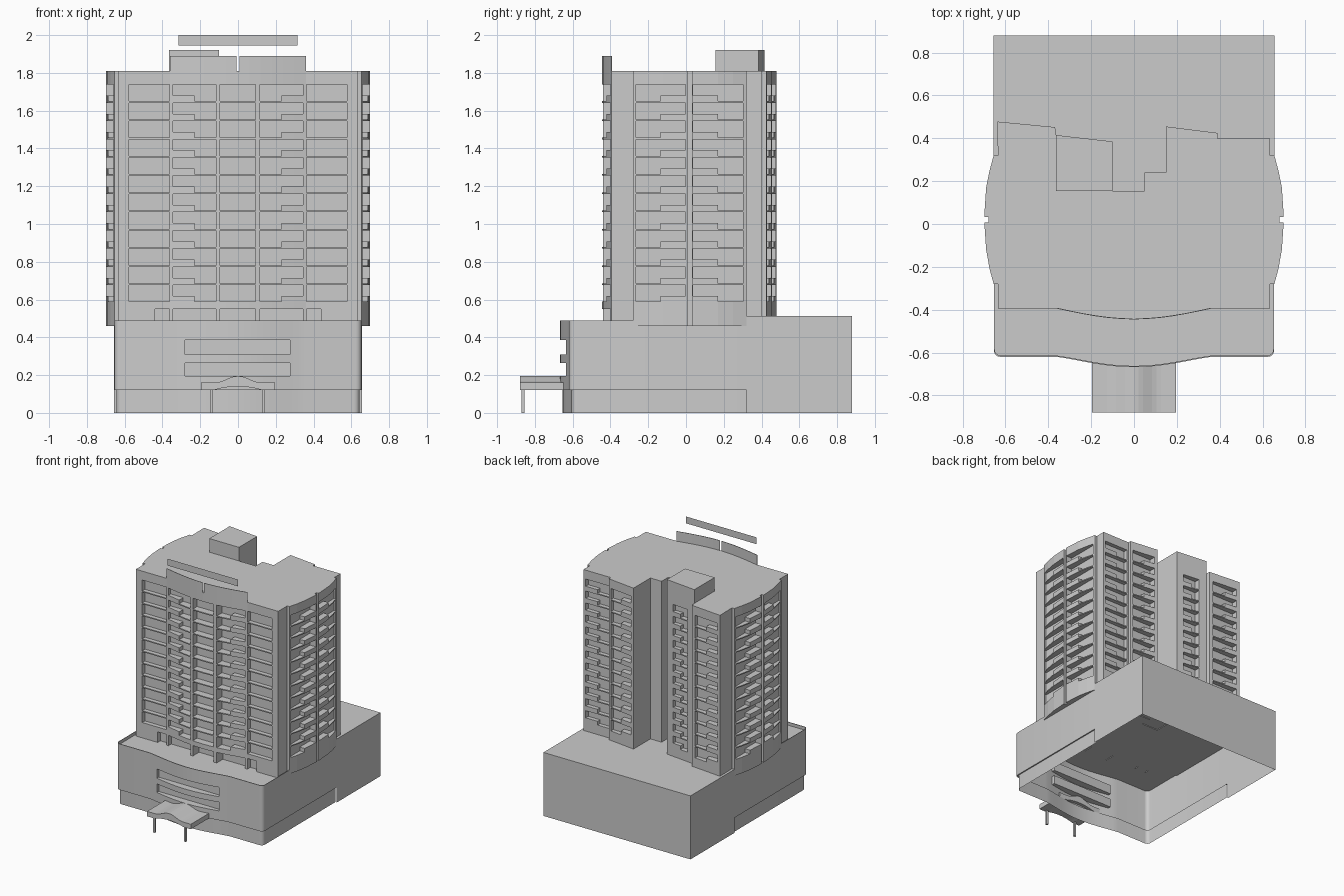
import bpy, bmesh, math

if "Cube" in bpy.data.objects:
    bpy.data.objects.remove(bpy.data.objects["Cube"])


def finish(name, bm):
    bmesh.ops.recalc_face_normals(bm, faces=bm.faces)
    me = bpy.data.meshes.new(name)
    bm.to_mesh(me)
    bm.free()
    ob = bpy.data.objects.new(name, me)
    bpy.context.collection.objects.link(ob)
    return ob


def put(axis, p, h):
    return {'x': (h, p[0], p[1]), 'y': (p[0], h, p[1]), 'z': (p[0], p[1], h)}[axis]


def loft(bm, axis, rings):
    """Closed solid through (points, height) rings."""
    vs = [[bm.verts.new(put(axis, p, h)) for p in pts] for pts, h in rings]
    n = len(vs[0])
    for a, b in zip(vs, vs[1:]):
        for i in range(n):
            j = (i + 1) % n
            bm.faces.new((a[i], a[j], b[j], b[i]))
    bm.faces.new(vs[0][::-1])
    bm.faces.new(vs[-1])


def prism(name, axis, pts, a, b):
    bm = bmesh.new()
    loft(bm, axis, [(pts, a), (pts, b)])
    return finish(name, bm)


def rect(a, b, c, d):
    return [(a, c), (b, c), (b, d), (a, d)]


def cut(ob, cutter):
    cutter.hide_render = True
    cutter.hide_set(True)
    m = ob.modifiers.new("cut", 'BOOLEAN')
    m.operation, m.solver, m.object = 'DIFFERENCE', 'EXACT', cutter
    bpy.context.view_layer.objects.active = ob
    bpy.ops.object.modifier_apply(modifier=m.name)
    bpy.data.objects.remove(cutter)


def open_faces(ob, test):
    bm = bmesh.new()
    bm.from_mesh(ob.data)
    bmesh.ops.delete(bm, geom=[f for f in bm.faces if all(test(v.co) for v in f.verts)],
                     context='FACES')
    bm.to_mesh(ob.data)
    bm.free()


def smooth(ob, deg=30):
    bpy.ops.object.select_all(action='DESELECT')
    ob.select_set(True)
    bpy.context.view_layer.objects.active = ob
    bpy.ops.object.shade_smooth_by_angle(angle=math.radians(deg))


def bulge(half, y0, y1, n, power):
    """Soft bow across the front, from -half to half."""
    return [(-half + 2 * half * i / n,
             y0 + (y1 - y0) * abs(0.5 - 0.5 * math.cos(2 * math.pi * i / n)) ** power)
            for i in range(n + 1)]


# Podium: inset base band, upper wall, thin parapet and roof in one loft
corner = [(0.624 + 0.03 * math.sin(t), -0.59 - 0.03 * math.cos(t))
          for t in [i * math.pi / 8 for i in range(5)]]
outline = ([(-0.654, 0.32)] + [(-x, y) for x, y in corner[::-1]]
           + bulge(0.36, -0.62, -0.668, 16, 0.6) + corner + [(0.654, 0.32)])


def inset(s):
    return [(x * s, (y - 0.32) * s + 0.32) for x, y in outline]


bm = bmesh.new()
loft(bm, 'z', [(inset(0.985), 0), (inset(0.985), 0.12), (outline, 0.12),
               (outline, 0.49), (inset(0.994), 0.49), (inset(0.994), 0.465)])
podium = finish("podium", bm)
bm = bmesh.new()
for z0, z1 in ((0.195, 0.265), (0.31, 0.385)):
    loft(bm, 'y', [(rect(-0.28, 0.275, z0, z1), -0.8), (rect(-0.28, 0.275, z0, z1), -0.61)])
cut(podium, finish("slot_cutter", bm))
open_faces(podium, lambda c: c.z < 0.001 or c.y > 0.319)
smooth(podium)

# Rear block, open underneath, with its roof continuing into the tower's rear recess
rear = prism("rear_block", 'z', rect(-0.656, 0.656, 0.32, 0.88), 0, 0.512)
open_faces(rear, lambda c: c.z < 0.001 or c.y < 0.321)
prism("rear_roof_infill", 'z', rect(-0.10, 0.15, 0.155, 0.32), 0.47, 0.512)

# Tower body
front = bulge(0.36, -0.395, -0.445, 12, 0.5)
side = [(0.635, -0.28), (0.655, -0.28), (0.674, -0.21), (0.69, -0.12), (0.698, 0.0),
        (0.698, 0.008), (0.68, 0.008), (0.68, 0.032), (0.698, 0.032),
        (0.698, 0.05), (0.69, 0.17), (0.674, 0.25), (0.655, 0.32), (0.635, 0.32)]
back = [(0.635, 0.40), (0.39, 0.40), (0.39, 0.425), (0.15, 0.455), (0.15, 0.24),
        (0.05, 0.24), (0.05, 0.155), (-0.10, 0.155), (-0.10, 0.385), (-0.365, 0.415),
        (-0.368, 0.452), (-0.638, 0.478)]
plan = ([(-0.635, -0.395)] + front + [(0.635, -0.395)] + side + back
        + [(-x, y) for x, y in side[::-1]])
tower = prism("tower", 'z', plan, 0.46, 1.81)

# Balcony recesses: (axis, from, to, inner depth, outer, raised-parapet side)
bays = [('y', -0.095, 0.092, -0.385, -0.6, 0),
        ('y', 0.405, 0.615, 0.367, 0.7, 1), ('y', 0.175, 0.37, 0.398, 0.7, -1),
        ('y', -0.30, -0.16, 0.363, 0.7, 1), ('y', -0.615, -0.40, 0.425, 0.7, -1)]
for s in (-1, 1):
    bays += [('y', *sorted((s * 0.362, s * 0.578)), -0.36, -0.6, 0),
             ('y', *sorted((s * 0.117, s * 0.343)), -0.37, -0.6, s),
             ('x', -0.265, -0.003, s * 0.645, s * 0.8, 1),
             ('x', 0.036, 0.303, s * 0.645, s * 0.8, -1)]
bm = bmesh.new()
for axis, a, b, inner, outer, step in bays:
    for row in range(12):
        top = 1.738 - row * 0.0965
        lo, mid, m = top - 0.088, top - 0.058, (a + b) / 2
        l, r = (mid if step < 0 else lo), (mid if step > 0 else lo)
        pts = [(a, l), (m, l), (m, r), (b, r), (b, top), (a, top)]
        if not step:
            pts = rect(a, b, lo, top)
        loft(bm, axis, [(pts, inner), (pts, outer)])
# Open arcade at the foot of the front
for a, b in ((-0.44, -0.362), (-0.343, -0.117), (-0.095, 0.092), (0.117, 0.343), (0.362, 0.44)):
    pts = rect(a, b, 0.44, 0.55)
    loft(bm, 'y', [(pts, -0.36), (pts, -0.6)])
cut(tower, finish("balcony_cutter", bm))

# Roof: lift housing, thin curved front screen in two halves, flat upper panel
prism("lift_housing", 'z', [(-0.365, 0.155), (-0.10, 0.155), (-0.10, 0.385), (-0.365, 0.415)],
      1.805, 1.92)
for name, s in (("roof_screen_left", -1), ("roof_screen_right", 1)):
    run = [(s * 0.007, -0.445)] + [p for p in sorted(front, key=lambda p: abs(p[0]))
                                   if p[0] * s > 0.01]
    prism(name, 'z', run + [(x, y + 0.004) for x, y in run[::-1]], 1.805, 1.89)
bm = bmesh.new()
bm.faces.new([bm.verts.new((x, -0.447, z)) for x, z in rect(-0.315, 0.315, 1.945, 2.0)])
finish("roof_panel", bm)

# Entrance canopy with a wavy top, on two posts
arch = [i / 6 - 1 for i in range(13)]
top = [(0.125 * t, 0.16 + 0.035 * (0.5 + 0.5 * math.cos(math.pi * t))) for t in arch]
under = [(0.13 * t, 0.12 + 0.02 * (1 - t * t)) for t in arch]
canopy = prism("canopy", 'y', [(-0.195, 0.12)] + under + [(0.195, 0.12), (0.195, 0.16)]
               + top[::-1] + [(-0.195, 0.16)], -0.88, -0.64)
for name, x in (("canopy_post_left", -0.14), ("canopy_post_right", 0.135)):
    prism(name, 'z', rect(x - 0.008, x + 0.008, -0.872, -0.856), 0, 0.125)
